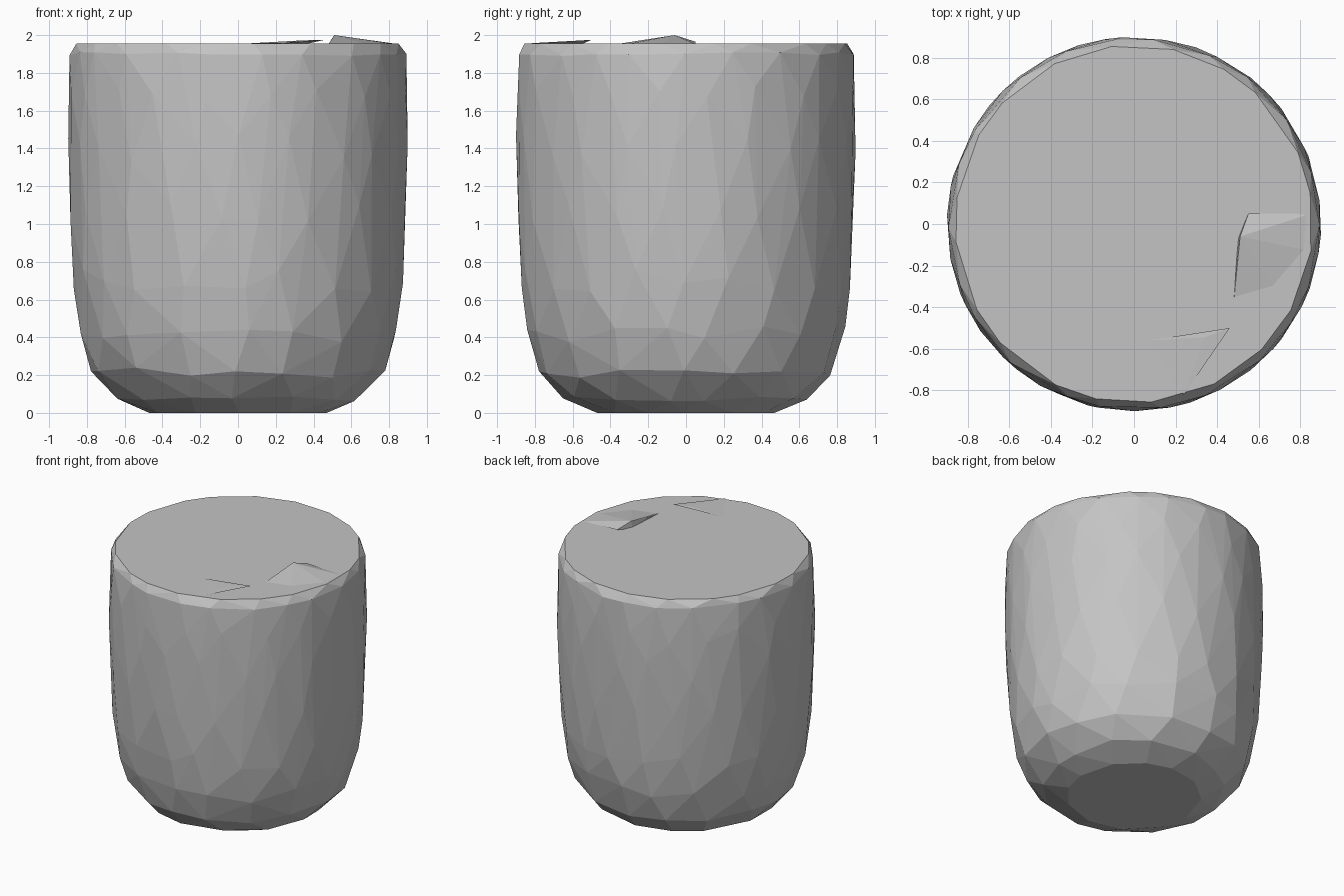
import bpy
import bmesh
import math
import random

random.seed(7)

if "Cube" in bpy.data.objects:
    bpy.data.objects.remove(bpy.data.objects["Cube"])

# One plain stone colour
stone = bpy.data.materials.new("stone_grey")
stone.use_nodes = True
GREY = (0.55, 0.55, 0.55, 1)
stone.diffuse_color = GREY
stone.node_tree.nodes["Principled BSDF"].inputs["Base Color"].default_value = GREY


def hull_object(name, points):
    """Wrap a faceted convex skin around points."""
    bm = bmesh.new()
    for p in points:
        bm.verts.new(p)
    result = bmesh.ops.convex_hull(bm, input=bm.verts[:])
    unused = {v for v in result["geom_interior"] if isinstance(v, bmesh.types.BMVert)}
    bmesh.ops.delete(bm, geom=list(unused), context="VERTS")
    bmesh.ops.recalc_face_normals(bm, faces=bm.faces[:])
    mesh = bpy.data.meshes.new(name)
    bm.to_mesh(mesh)
    bm.free()
    mesh.materials.append(stone)
    obj = bpy.data.objects.new(name, mesh)
    bpy.context.collection.objects.link(obj)
    return obj


# Rounded stump body: radius, height, side count, height jitter
PROFILE = [
    (0.47, 0.0, 12, 0), (0.65, 0.075, 14, 0.015), (0.775, 0.21, 16, 0.03),
    (0.84, 0.42, 18, 0.05), (0.875, 0.70, 20, 0.06), (0.892, 1.05, 20, 0.06),
    (0.9, 1.40, 20, 0.08), (0.899, 1.68, 20, 0.06), (0.892, 1.90, 22, 0.01),
    (0.86, 1.955, 20, 0),
]


def radius_at(z):
    for (r0, z0, _, _), (r1, z1, _, _) in zip(PROFILE, PROFILE[1:]):
        if z <= z1:
            return r0 + (r1 - r0) * (z - z0) / (z1 - z0)
    return PROFILE[-1][0]


body = []
for ring, (radius, height, sides, jitter) in enumerate(PROFILE):
    for i in range(sides):
        angle = math.tau * (i + ring % 2 / 2 + random.uniform(-0.22, 0.22)) / sides
        z = height + random.uniform(-jitter, jitter)
        r = radius_at(z) if jitter else radius
        body.append((r * math.cos(angle), r * math.sin(angle), z))
hull_object("stump_body", body)

# Raised flake on the flat top, sloping out to the rim
hull_object("large_top_flake", [
    (0.51, -0.06, 2.0), (0.55, 0.05, 1.965), (0.85, 0.05, 1.952),
    (0.85, -0.13, 1.95), (0.49, -0.22, 1.97), (0.48, -0.37, 1.952),
    (0.5, -0.07, 1.94), (0.7, -0.35, 1.945),
])

# Small splinter near the front edge
hull_object("small_top_splinter", [
    (0.07, -0.56, 1.957), (0.34, -0.545, 1.972), (0.46, -0.5, 1.975),
    (0.3, -0.61, 1.956), (0.24, -0.82, 1.957), (0.3, -0.58, 1.94),
])
